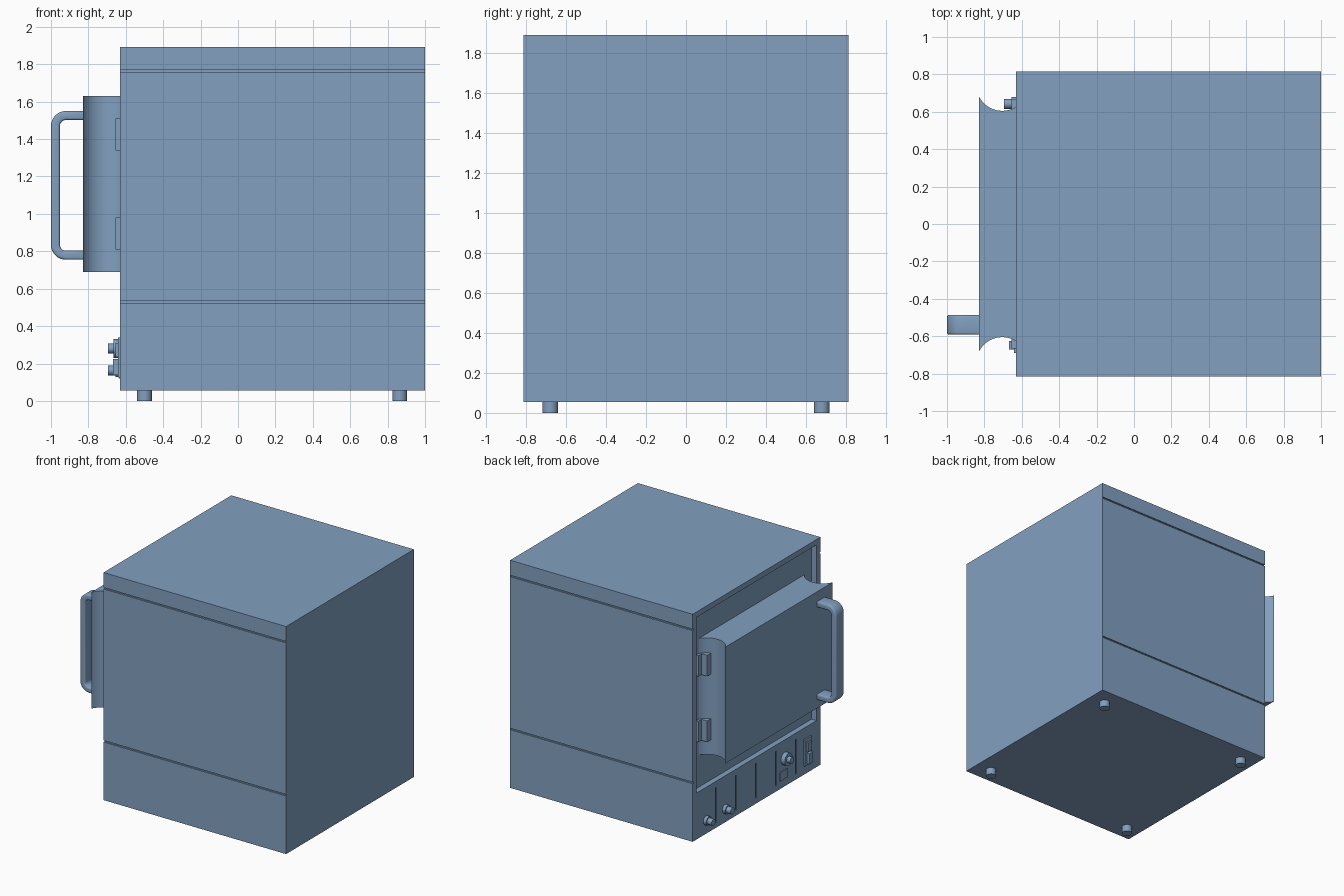
import bpy, bmesh, math
from mathutils import Matrix, Vector

cube = bpy.data.objects.get("Cube")
if cube:
    bpy.data.objects.remove(cube, do_unlink=True)

steel = bpy.data.materials.new("steel_blue")
steel.use_nodes = True
colour = (0.223, 0.352, 0.527, 1)
steel.diffuse_color = colour
steel.node_tree.nodes["Principled BSDF"].inputs["Base Color"].default_value = colour

FRONT = -0.63    # plane of the door side
RECESS = -0.585  # plane behind the door


def finish(name, bm, smooth=False):
    bmesh.ops.recalc_face_normals(bm, faces=bm.faces)
    mesh = bpy.data.meshes.new(name)
    bm.to_mesh(mesh)
    bm.free()
    mesh.materials.append(steel)
    obj = bpy.data.objects.new(name, mesh)
    bpy.context.collection.objects.link(obj)
    if smooth:
        activate(obj)
        bpy.ops.object.shade_smooth_by_angle(angle=math.radians(35))
    return obj


def activate(obj):
    bpy.ops.object.select_all(action='DESELECT')
    obj.select_set(True)
    bpy.context.view_layer.objects.active = obj


def box(name, x, y, z):
    bm = bmesh.new()
    bmesh.ops.create_cube(bm, size=1)
    for v in bm.verts:
        v.co = [r[0] if c < 0 else r[1] for c, r in zip(v.co, (x, y, z))]
    return finish(name, bm)


def cylinder(name, centre, radius, depth, axis='Z'):
    bm = bmesh.new()
    turn = Matrix.Rotation(math.pi / 2, 4, 'Y') if axis == 'X' else Matrix()
    bmesh.ops.create_cone(bm, cap_ends=True, segments=32, radius1=radius, radius2=radius,
                          depth=depth, matrix=Matrix.Translation(centre) @ turn)
    return finish(name, bm, True)


def prism(name, points, direction, bevel=0):
    """Extrude a closed outline along a direction."""
    bm = bmesh.new()
    face = bm.faces.new([bm.verts.new(p) for p in points])
    grown = bmesh.ops.extrude_face_region(bm, geom=[face], use_keep_orig=True)
    new = [v for v in grown["geom"] if isinstance(v, bmesh.types.BMVert)]
    bmesh.ops.translate(bm, verts=new, vec=direction)
    bmesh.ops.recalc_face_normals(bm, faces=bm.faces)
    if bevel:
        way = Vector(direction).normalized()
        rims = [e for e in bm.edges
                if abs((e.verts[0].co - e.verts[1].co).normalized().dot(way)) < 0.5]
        bmesh.ops.bevel(bm, geom=rims, offset=bevel, segments=3, affect='EDGES', profile=0.5)
    return finish(name, bm, True)


def cut(target, cutter):
    cutter.hide_render = True
    mod = target.modifiers.new("cut", 'BOOLEAN')
    mod.operation = 'DIFFERENCE'
    mod.solver = 'EXACT'
    mod.object = cutter
    activate(target)
    bpy.ops.object.modifier_apply(modifier=mod.name)
    bpy.data.objects.remove(cutter, do_unlink=True)


# Cabinet with door recess, side seams and control panel dividers
cabinet = box("cabinet", (FRONT, 1), (-0.815, 0.815), (0.055, 1.892))
cut(cabinet, box("recess_cutter", (-0.8, RECESS), (-0.765, 0.765), (0.43, 1.848)))
for side in (-1, 1):
    for z in (0.53, 1.765):
        y = sorted((side * 0.805, side * 0.9))
        cut(cabinet, box("seam_cutter", (-0.7, 0.997), y, (z - 0.006, z + 0.006)))
for i in range(5):
    y = 0.515 - i * 0.255
    cut(cabinet, box("divider_cutter", (-0.7, FRONT + 0.006), (y - 0.007, y + 0.007), (0.1, 0.38)))

# Feet
for x in (-0.5, 0.865):
    for y in (-0.68, 0.68):
        cylinder("foot", (x, y, 0.03), 0.039, 0.06)

# Door block with hollow curved sides
side_curve = []
start, end = -0.83, RECESS + 0.002
for i in range(25):
    # arc around a centre just outside the door's edge
    a0 = math.atan2(0.685 - 0.7425, start + 0.705)
    a1 = math.atan2(0.675 - 0.7425, end + 0.705)
    a = a0 + (a1 - a0) * i / 24
    side_curve.append((-0.705 + 0.1375 * math.cos(a), 0.7425 + 0.1375 * math.sin(a)))
outline = side_curve + [(x, -y) for x, y in reversed(side_curve)]
prism("door", [(x, y, 0.69) for x, y in outline], (0, 0, 0.94))

# Hinges and matching catches
for side in (-1, 1):
    part = "hinge" if side > 0 else "catch"
    for z in (0.895, 1.425):
        block = sorted((side * 0.615, side * 0.665))
        leaf = sorted((side * 0.66, side * 0.705))
        box(part + "_block", (-0.655, RECESS), block, (z - 0.085, z + 0.085))
        box(part + "_leaf", (-0.605, RECESS), leaf, (z - 0.085, z + 0.085))


# Door handle
def rounded(x0, x1, z0, z1, r):
    """Path of a U shape, open towards the door, with round corners."""
    pts = [(x1, z0)]
    for cz, first in ((z0 + r, -90), (z1 - r, -180)):
        for i in range(9):
            a = math.radians(first - i * 90 / 8)
            pts.append((x0 + r + r * math.cos(a), cz + r * math.sin(a)))
    return pts + [(x1, z1)]


outer = rounded(-1, -0.82, 0.755, 1.55, 0.08)
inner = rounded(-0.952, -0.82, 0.803, 1.502, 0.032)
loop = outer + inner[::-1]
prism("door_handle", [(x, -0.592, z) for x, z in loop], (0, 0.106, 0), 0.012)

# Control knobs
for y, z in ((0.642, 0.163), (0.4, 0.163), (-0.36, 0.28)):
    large = z > 0.2
    cylinder("knob_collar", (-0.64, y, z), 0.05 if large else 0.036, 0.05 if large else 0.03, 'X')
    cylinder("knob", (-0.66, y, z), 0.026, 0.072, 'X')

# Small label plate and rocker switch
box("label_plate", (-0.636, FRONT + 0.002), (-0.39, -0.29), (0.12, 0.19))
box("switch_plate", (-0.642, FRONT + 0.002), (-0.69, -0.6), (0.125, 0.34))
box("switch_rocker", (-0.667, FRONT), (-0.67, -0.625), (0.14, 0.225))
box("switch_button", (-0.655, FRONT), (-0.67, -0.625), (0.235, 0.31))
